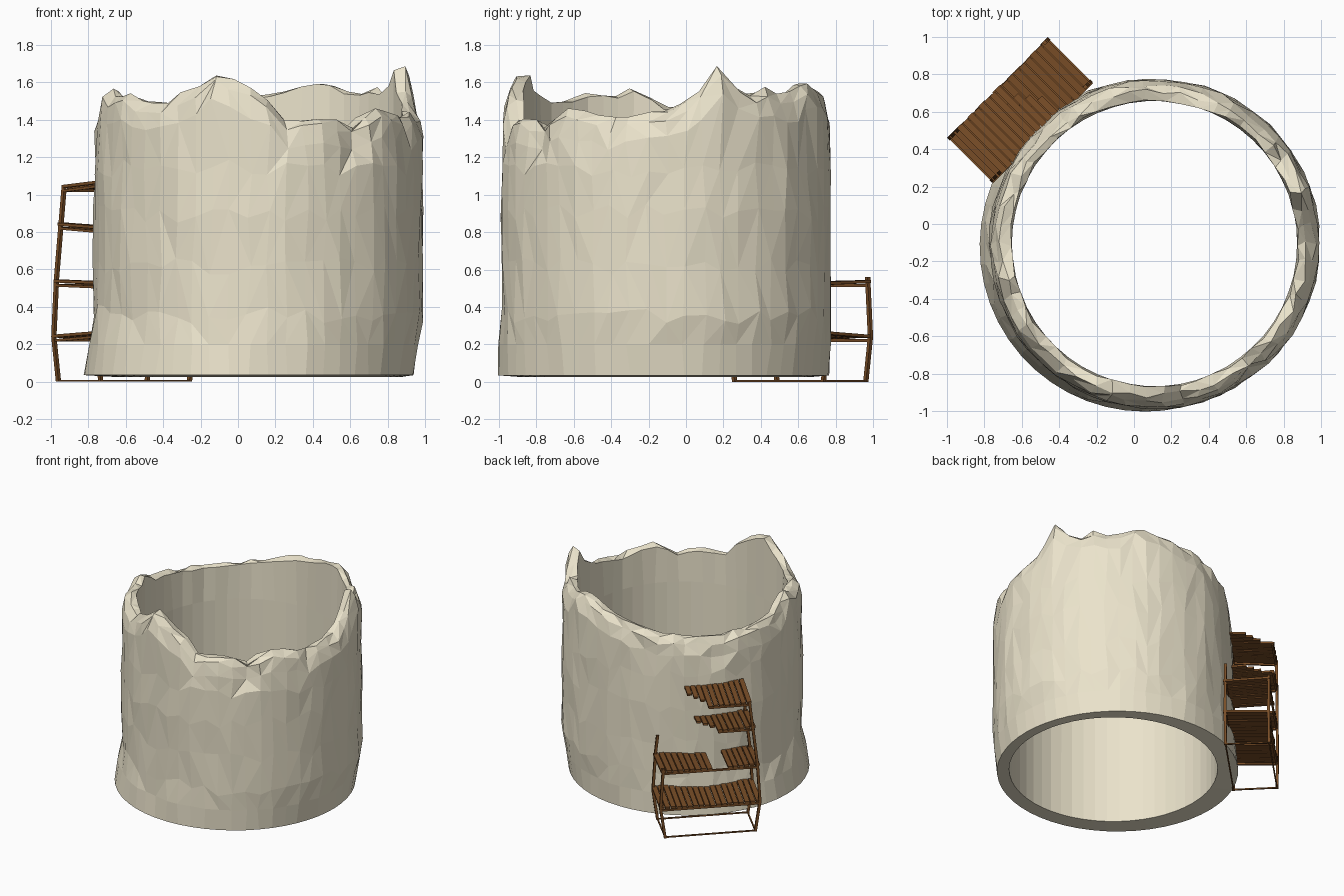
import bpy, bmesh, math, random
from mathutils import Vector

if "Cube" in bpy.data.objects:
    bpy.data.objects.remove(bpy.data.objects["Cube"])

random.seed(7)
J = lambda a: random.uniform(-a, a)


def material(name, rgb):
    m = bpy.data.materials.new(name)
    m.diffuse_color = (*rgb, 1)
    m.use_nodes = True
    m.node_tree.nodes["Principled BSDF"].inputs["Base Color"].default_value = m.diffuse_color
    return m


STONE = material("pale_stone", (0.83, 0.77, 0.60))
WOOD = material("brown_wood", (0.19, 0.075, 0.02))


def finish(name, bm, mat):
    bmesh.ops.recalc_face_normals(bm, faces=bm.faces)
    me = bpy.data.meshes.new(name)
    bm.to_mesh(me)
    bm.free()
    me.materials.append(mat)
    ob = bpy.data.objects.new(name, me)
    bpy.context.collection.objects.link(ob)
    return ob


# Broken rim height by angle (degrees, height)
RIM = [(0, 1.46), (10, 1.52), (15, 1.58), (20, 1.68), (26, 1.60), (35, 1.54), (42, 1.57),
       (50, 1.53), (60, 1.60), (70, 1.61), (80, 1.56), (90, 1.53), (100, 1.50), (112, 1.46),
       (135, 1.43), (150, 1.43), (165, 1.45), (180, 1.47), (186, 1.51), (191, 1.58),
       (200, 1.53), (210, 1.55), (220, 1.51), (226, 1.52), (230, 1.46), (236, 1.54),
       (245, 1.55), (254, 1.66), (262, 1.60), (270, 1.55), (276, 1.48), (281, 1.39),
       (290, 1.42), (300, 1.40), (305, 1.36), (312, 1.42), (320, 1.45), (330, 1.44),
       (340, 1.40), (350, 1.43), (360, 1.46)]


def rim(a):
    for (a0, h0), (a1, h1) in zip(RIM, RIM[1:]):
        if a0 <= a <= a1:
            return h0 + (h1 - h0) * (a - a0) / (a1 - a0)


# Ruined round tower wall: closed cross-section swept round, with faceted noise
N, CX, CY = 54, 0.11, -0.105
bm = bmesh.new()
rings = []
for i in range(N):
    a = 360 * i / N
    h = rim(a)
    t = math.radians(a)
    lean = 0.055 * math.cos(t - math.radians(195))    # skewed foot
    dent = 0.05 * max(0, 1 - abs(a - 305) / 8)        # chipped notch
    worn = 0.03 * max(0, 1 - abs(a - 137) / 25)       # worn scaffold side
    sec = [(0.882 + lean, 0.035, 0), (0.882 + lean * 0.5, 0.20, 0.008),
           (0.880, 0.36, 0.006), (0.880, 0.62, 0.007), (0.882, 0.90, 0.007),
           (0.878 - worn * 0.5, 1.14, 0.009), (0.872 - worn - dent, h - 0.15, 0.010),
           (0.853 - worn - dent * 0.6, h - 0.05, 0.014), (0.815 - worn * 0.6, h - 0.005, 0.018),
           (0.768, h - 0.015, 0.010), (0.763, 1.15, 0.002), (0.763, 0.025, 0)]
    ring = []
    for k, (r, z, n) in enumerate(sec):
        tj = t + J(0.02 if n > 0.005 else 0)
        rr = r + J(n)
        dz = J(0.05) if 2 <= k <= 5 else J(0.02) if 6 <= k <= 8 else 0
        ring.append(bm.verts.new((CX + rr * math.cos(tj), CY + rr * math.sin(tj), z + dz)))
    rings.append(ring)
for i in range(N):
    A, B = rings[i], rings[(i + 1) % N]
    for k in range(len(A)):
        m = (k + 1) % len(A)
        q = [A[k], B[k], B[m], A[m]]
        if 0 < k < 9:                                  # irregular triangle facets
            if random.random() < 0.5:
                q = q[1:] + q[:1]
            bm.faces.new(q[:3])
            bm.faces.new([q[0], q[2], q[3]])
        else:
            bm.faces.new(q)
finish("tower_wall", bm, STONE)


# Scaffold frame: u runs along the wall, v runs in toward it
S = math.sqrt(0.5)
U, V, O = Vector((S, S, 0)), Vector((S, -S, 0)), Vector((-0.73, 0.73, 0))
DEPTH = 0.345


def P(u, v, z):
    return O + U * u + V * v + Vector((0, 0, z))


def bar(bm, a, b, w, h):
    d = (b - a).normalized()
    side = d.cross(Vector((0, 0, 1)))
    side = U.copy() if side.length < 0.3 else side.normalized()
    up = side.cross(d).normalized()
    vs = [bm.verts.new(p + side * (sx * w / 2) + up * (sy * h / 2))
          for p in (a, b) for sx, sy in ((-1, -1), (1, -1), (1, 1), (-1, 1))]
    for f in ((0, 1, 2, 3), (7, 6, 5, 4), (0, 4, 5, 1), (1, 5, 6, 2), (2, 6, 7, 3), (3, 7, 4, 0)):
        bm.faces.new([vs[j] for j in f])


def post_u(z):
    pts = [(0, 0.335), (0.24, 0.37), (0.55, 0.35), (1.06, 0.29)]
    for (z0, u0), (z1, u1) in zip(pts, pts[1:]):
        if z <= z1:
            return u0 + (u1 - u0) * (z - z0) / (z1 - z0)
    return pts[-1][1]


# Four bent posts, the north-east pair broken off short
for name, s, v, top in (("outer_tall_post", -1, 0.01, 1.05), ("inner_tall_post", -1, 0.33, 1.05),
                        ("outer_short_post", 1, 0.01, 0.56), ("inner_short_post", 1, 0.33, 0.68)):
    bm = bmesh.new()
    zs = [z for z in (0, 0.24, 0.55) if z < top - 0.02] + [top]
    for z0, z1 in zip(zs, zs[1:]):
        bar(bm, P(s * post_u(z0), v, z0), P(s * post_u(z1), v, z1), 0.02, 0.02)
    finish(name, bm, WOOD)

# Thin ground frame
bm = bmesh.new()
for v in (0.01, 0.33):
    bar(bm, P(-0.335, v, 0.005), P(0.335, v, 0.005), 0.01, 0.01)
for u in (-0.335, 0.335):
    bar(bm, P(u, 0.01, 0.005), P(u, 0.33, 0.005), 0.01, 0.01)
finish("ground_frame", bm, WOOD)


# Plank decks: (name, height, inward rise, kept spans along u, broken end)
DECKS = [("lowest_deck", 0.245, 0.02, [(-0.38, 0.38)], False),
         ("second_deck", 0.54, -0.01, [(-0.37, -0.13), (-0.02, 0.37)], False),
         ("third_deck", 0.845, -0.02, [(-0.34, 0.07)], True),
         ("top_deck", 1.045, 0.03, [(-0.31, 0.14)], True)]
PITCH = 0.042
for name, z, rise, spans, broken in DECKS:
    bm = bmesh.new()
    for u0, u1 in spans:
        n = round((u1 - u0) / PITCH)
        step = (u1 - u0) / n
        for i in range(n):
            u = u0 + step * (i + 0.5)
            left = n - 1 - i
            v0 = 0.0 + random.uniform(0, 0.008)
            if broken and left < 3:
                v0 = 0.10 + 0.05 * (2 - left)          # splintered corner
            sag = -0.012 * math.cos(u * 4) + J(0.003)
            bar(bm, P(u, v0, z + sag + rise * v0 / DEPTH),
                P(u, DEPTH, z + sag + rise), step * 0.86, 0.016)
    finish(name, bm, WOOD)
    # Support rails under the deck
    bm = bmesh.new()
    end = spans[-1][1] - (0.13 if broken else 0.01)
    for v in (0.015, 0.325):
        bar(bm, P(spans[0][0] + 0.01, v, z - 0.025 + rise * v / DEPTH),
            P(end, v, z - 0.025 + rise * v / DEPTH), 0.014, 0.014)
    bar(bm, P(spans[0][0] + 0.015, 0.01, z - 0.025), P(spans[0][0] + 0.015, 0.33, z - 0.025 + rise),
        0.014, 0.014)
    finish(name + "_rails", bm, WOOD)
